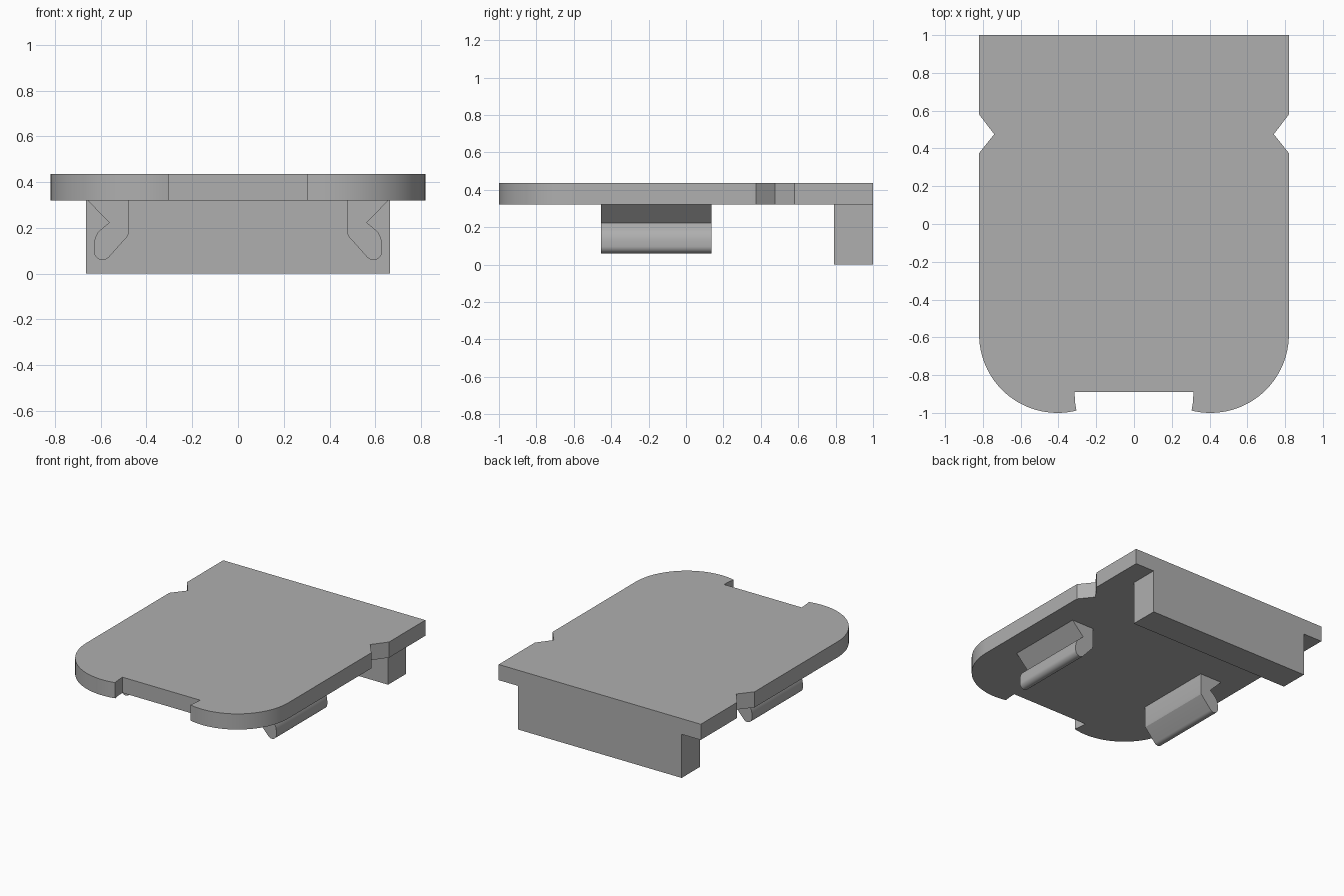
import bpy, bmesh, math

cube = bpy.data.objects.get("Cube")
if cube:
    bpy.data.objects.remove(cube, do_unlink=True)

grey = bpy.data.materials.new("plain grey")
grey.use_nodes = True
colour = (0.43, 0.43, 0.43, 1)
grey.diffuse_color = colour
grey.node_tree.nodes["Principled BSDF"].inputs["Base Color"].default_value = colour


def arc(cx, cy, rx, ry, start, end, steps):
    """Points along an elliptical arc, angles in degrees."""
    angles = [math.radians(start + (end - start) * i / steps) for i in range(steps + 1)]
    return [(cx + rx * math.cos(a), cy + ry * math.sin(a)) for a in angles]


def extrude(name, profile, place, low, high):
    """Extrude a closed 2D profile between two levels."""
    bm = bmesh.new()
    face = bm.faces.new([bm.verts.new(place(u, v, low)) for u, v in profile])
    result = bmesh.ops.extrude_face_region(bm, geom=[face])
    for item in result["geom"]:
        if isinstance(item, bmesh.types.BMVert):
            u, v = profile[0]
            shift = [b - a for a, b in zip(place(u, v, low), place(u, v, high))]
            bmesh.ops.translate(bm, verts=[item], vec=shift)
    bmesh.ops.recalc_face_normals(bm, faces=bm.faces)
    mesh = bpy.data.meshes.new(name)
    bm.to_mesh(mesh)
    bm.free()
    mesh.materials.append(grey)
    obj = bpy.data.objects.new(name, mesh)
    bpy.context.collection.objects.link(obj)
    bpy.ops.object.select_all(action="DESELECT")
    obj.select_set(True)
    bpy.context.view_layer.objects.active = obj
    bpy.ops.object.shade_smooth_by_angle(angle=math.radians(25))
    return obj


def flat(u, v, level):
    return (u, v, level)


def upright(u, v, level):
    return (u, level, v)


# Cover plate: rounded front corners, front slot and V-shaped side notches
half = [(0.82, 1), (0.82, 0.58), (0.74, 0.475), (0.82, 0.375)]
half += arc(0.405, -0.585, 0.415, 0.415, 0, -104, 28)
half += [(0.312, -0.945), (0.315, -0.89)]
outline = half + [(-x, y) for x, y in reversed(half)]
extrude("cover_plate", outline, flat, 0.32, 0.435)

# Rear wall below the plate
wall = [(-0.665, 0), (0.665, 0), (0.665, 0.32), (-0.665, 0.32)]
extrude("rear_wall", wall, upright, 0.79, 1)

# Snap clips with rounded hooked tips
clip = [(0.657, 0.32), (0.478, 0.32), (0.478, 0.178), (0.482, 0.164)]
clip += arc(0.592, 0.098, 0.038, 0.038, 225, 360, 12)
clip += arc(0.57, 0.12, 0.06, 0.085, 0, 50, 6)
clip += [(0.563, 0.223)]
for name, side in (("left_clip", 1), ("right_clip", -1)):
    extrude(name, [(side * x, z) for x, z in clip], upright, -0.455, 0.135)
